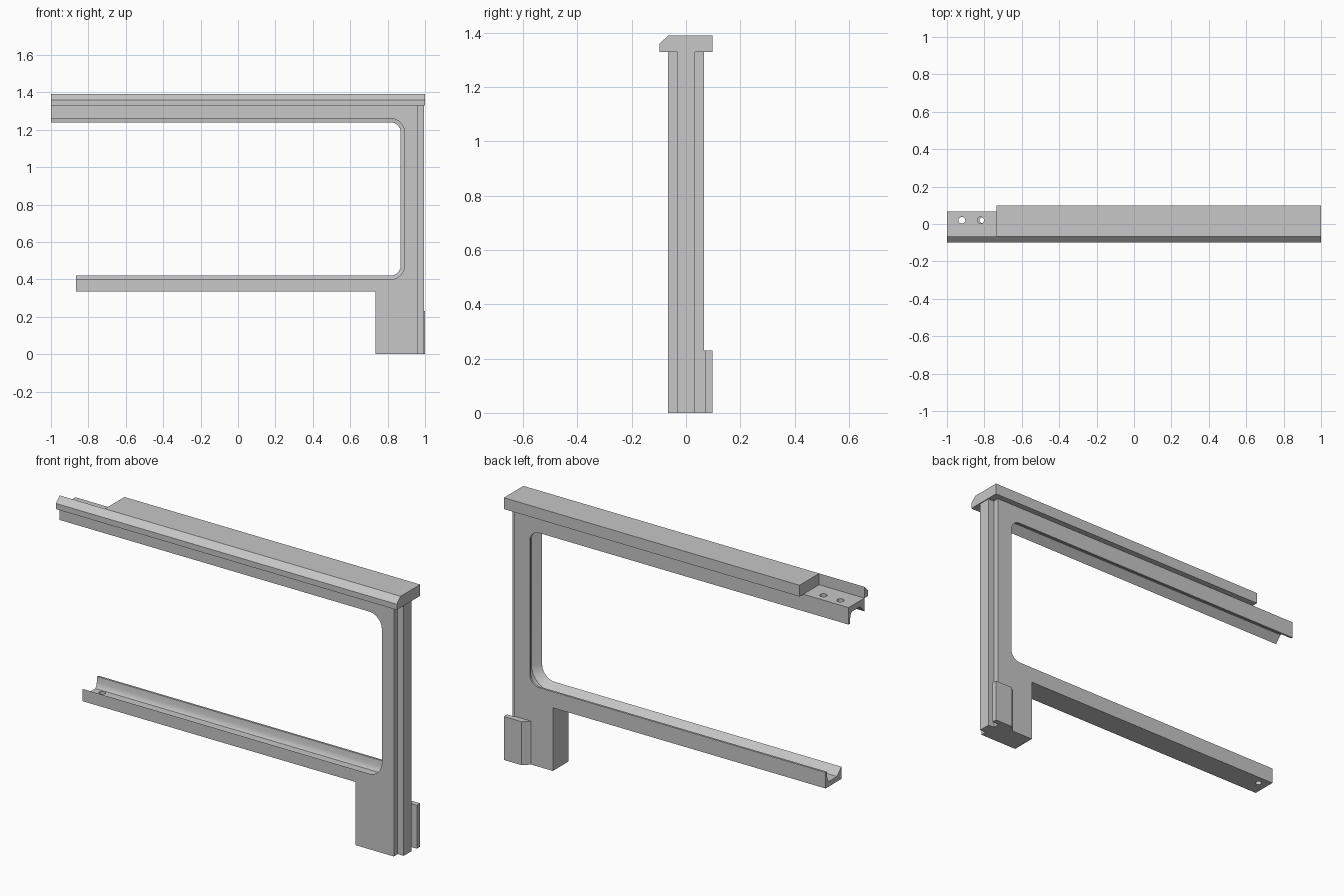
import bpy, bmesh, math

cube = bpy.data.objects.get("Cube")
if cube:
    bpy.data.objects.remove(cube, do_unlink=True)

grey = bpy.data.materials.new("plain grey")
grey.use_nodes = True
colour = (0.57, 0.57, 0.57, 1)
grey.diffuse_color = colour
grey.node_tree.nodes["Principled BSDF"].inputs["Base Color"].default_value = colour


def loft(name, loops):
    """Closed solid through equal-length vertex loops, capped at both ends."""
    bm = bmesh.new()
    rings = [[bm.verts.new(p) for p in loop] for loop in loops]
    n = len(rings[0])
    for a, b in zip(rings, rings[1:]):
        for i in range(n):
            j = (i + 1) % n
            bm.faces.new((a[i], a[j], b[j], b[i]))
    caps = [bm.faces.new(rings[0]), bm.faces.new(rings[-1])]
    bm.normal_update()
    bmesh.ops.triangulate(bm, faces=caps, ngon_method="EAR_CLIP")
    bmesh.ops.recalc_face_normals(bm, faces=bm.faces[:])
    mesh = bpy.data.meshes.new(name)
    bm.to_mesh(mesh)
    bm.free()
    mesh.materials.append(grey)
    ob = bpy.data.objects.new(name, mesh)
    bpy.context.collection.objects.link(ob)
    return ob


def along_x(name, x0, x1, profile):
    return loft(name, [[(x, y, z) for y, z in profile] for x in (x0, x1)])


def along_z(name, z0, z1, outline):
    return loft(name, [[(x, y, z) for x, y in outline] for z in (z0, z1)])


TOP, SHOULDER, TONGUE = 1.33, 0.96, 0.995
ARM_END, ARM_BASE, LEG_X = -0.865, 0.335, 0.735


def frame_loop(y, d):
    """C-shaped outline at depth y, its opening widened by d."""
    cx, r, steps = 0.815, 0.055 + d, 10
    pts = [(-1, 1.24 + d)]
    for cz, start in ((1.185, 90), (0.475, 0)):
        for i in range(steps + 1):
            a = math.radians(start - 90 * i / steps)
            pts.append((cx + r * math.cos(a), cz + r * math.sin(a)))
    pts += [(ARM_END, 0.42 - d), (ARM_END, ARM_BASE), (LEG_X, ARM_BASE),
            (LEG_X, 0), (SHOULDER, 0), (SHOULDER, TOP), (-1, TOP)]
    return [(x, y, z) for x, z in pts]


# Frame with a channel running round the inside of the opening
channel = [(-0.066, 0.02), (-0.03, 0.058), (0.04, 0.058), (0.047, 0.05),
           (0.052, 0.03), (0.055, 0), (0.066, 0)]
frame = loft("channel_frame", [frame_loop(y, d) for y, d in channel])

# Screw holes through the upper web and the lower arm floor
for x, z, r in ((-0.92, 1.33, 0.018), (-0.82, 1.33, 0.018), (-0.81, 0.345, 0.016)):
    bpy.ops.mesh.primitive_cylinder_add(vertices=24, radius=r, depth=0.1, location=(x, 0.02, z))
    cutter = bpy.context.object
    cutter.hide_render = True
    mod = frame.modifiers.new("hole", "BOOLEAN")
    mod.operation, mod.solver, mod.object = "DIFFERENCE", "EXACT", cutter
    bpy.context.view_layer.objects.active = frame
    bpy.ops.object.modifier_apply(modifier=mod.name)
    bpy.data.objects.remove(cutter, do_unlink=True)

bpy.ops.object.select_all(action="DESELECT")
frame.select_set(True)
bpy.context.view_layer.objects.active = frame
bpy.ops.object.shade_smooth_by_angle(angle=math.radians(30))

# Tongue down the outer edge of the post
along_z("post_tongue", 0, TOP, [(SHOULDER, -0.033), (TONGUE, -0.033),
                                (TONGUE, 0.033), (SHOULDER, 0.033)])

# Top cap with chamfered front lip; only the lip continues over the holes
lip = [(-0.066, TOP), (-0.098, TOP), (-0.098, 1.36), (-0.066, 1.39)]
along_x("top_cap", -LEG_X, 1, lip + [(0.098, 1.39), (0.098, TOP)])
along_x("top_lip", -1, -LEG_X, lip)

# Foot plate behind the post, chamfered on its inner side
along_z("foot_plate", 0, 0.23, [(0.862, 0.066), (SHOULDER, 0.066), (SHOULDER, 0.07),
                                (1, 0.07), (1, 0.098), (0.895, 0.098)])
